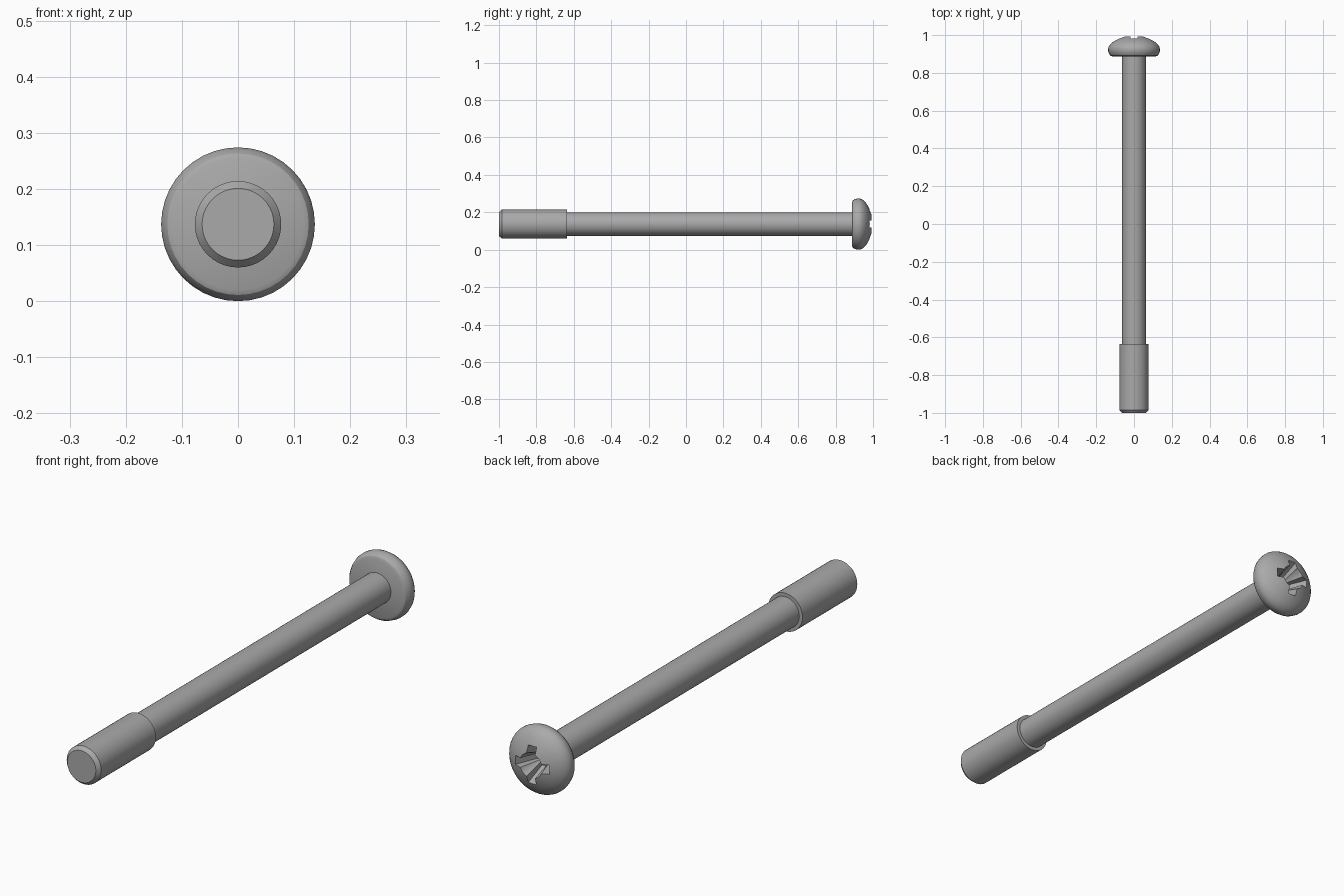
import bpy, bmesh, math
from mathutils import Matrix

if "Cube" in bpy.data.objects:
    bpy.data.objects.remove(bpy.data.objects["Cube"], do_unlink=True)

AXIS_Z = 0.137
SIDES = 40

steel = bpy.data.materials.new("grey steel")
steel.use_nodes = True
colour = (0.4, 0.4, 0.4, 1)
steel.diffuse_color = colour
steel.node_tree.nodes["Principled BSDF"].inputs["Base Color"].default_value = colour


def add_object(name, bm):
    bmesh.ops.remove_doubles(bm, verts=bm.verts, dist=1e-5)
    bmesh.ops.recalc_face_normals(bm, faces=bm.faces)
    mesh = bpy.data.meshes.new(name)
    bm.to_mesh(mesh)
    bm.free()
    mesh.materials.append(steel)
    obj = bpy.data.objects.new(name, mesh)
    bpy.context.collection.objects.link(obj)
    obj.location.z = AXIS_Z
    return obj


def select(obj):
    bpy.ops.object.select_all(action="DESELECT")
    obj.select_set(True)
    bpy.context.view_layer.objects.active = obj


def smooth(obj):
    select(obj)
    bpy.ops.object.shade_smooth_by_angle(angle=math.radians(30))


def lathe(name, profile):
    """Turn (radius, y) points about the long axis and cap both ends."""
    bm = bmesh.new()
    rings = []
    for r, y in profile:
        angles = [math.tau * i / SIDES for i in range(SIDES)]
        rings.append([bm.verts.new((r * math.cos(a), y, r * math.sin(a))) for a in angles])
    for low, high in zip(rings, rings[1:]):
        for i in range(SIDES):
            j = (i + 1) % SIDES
            bm.faces.new((low[i], low[j], high[j], high[i]))
    bm.faces.new(rings[0])
    bm.faces.new(rings[-1])
    return add_object(name, bm)


def blade(name, turn):
    """Tapered bar that cuts two opposite arms of the cross recess."""
    bm = bmesh.new()
    bmesh.ops.create_cube(bm, size=2)
    for v in bm.verts:
        top = v.co.y > 0
        v.co.x *= 0.1 if top else 0.035
        v.co.z *= 0.021 if top else 0.014
        v.co.y = 1.03 if top else 0.9
    bm.transform(Matrix.Rotation(turn, 4, "Y"))
    return add_object(name, bm)


# Shank and thicker threaded end
shank = lathe("shank", [(0.0625, -0.64), (0.0625, 0.895)])
threaded_end = lathe("threaded_end", [(0.064, -1), (0.077, -0.985), (0.077, -0.635)])

# Pan head: rounded rim, then a shallow dome
head = lathe("pan_head", [
    (0.117, 0.888), (0.126, 0.892), (0.133, 0.902), (0.137, 0.917), (0.137, 0.928),
    (0.134, 0.938), (0.127, 0.949), (0.116, 0.96), (0.1, 0.971), (0.08, 0.981),
    (0.055, 0.991), (0.028, 0.998), (0.01, 1.0)])

# Cross recess: two blades and a central tapered pit
cutters = [blade("slot_cutter_a", 0), blade("slot_cutter_b", math.pi / 2),
           lathe("pit_cutter", [(0.022, 0.895), (0.056, 1.01)])]
for cutter in cutters:
    cutter.hide_render = True
    mod = head.modifiers.new("recess", "BOOLEAN")
    mod.operation = "DIFFERENCE"
    mod.solver = "EXACT"
    mod.object = cutter
    select(head)
    bpy.ops.object.modifier_apply(modifier=mod.name)
    bpy.data.objects.remove(cutter, do_unlink=True)

for part in (shank, threaded_end, head):
    smooth(part)
